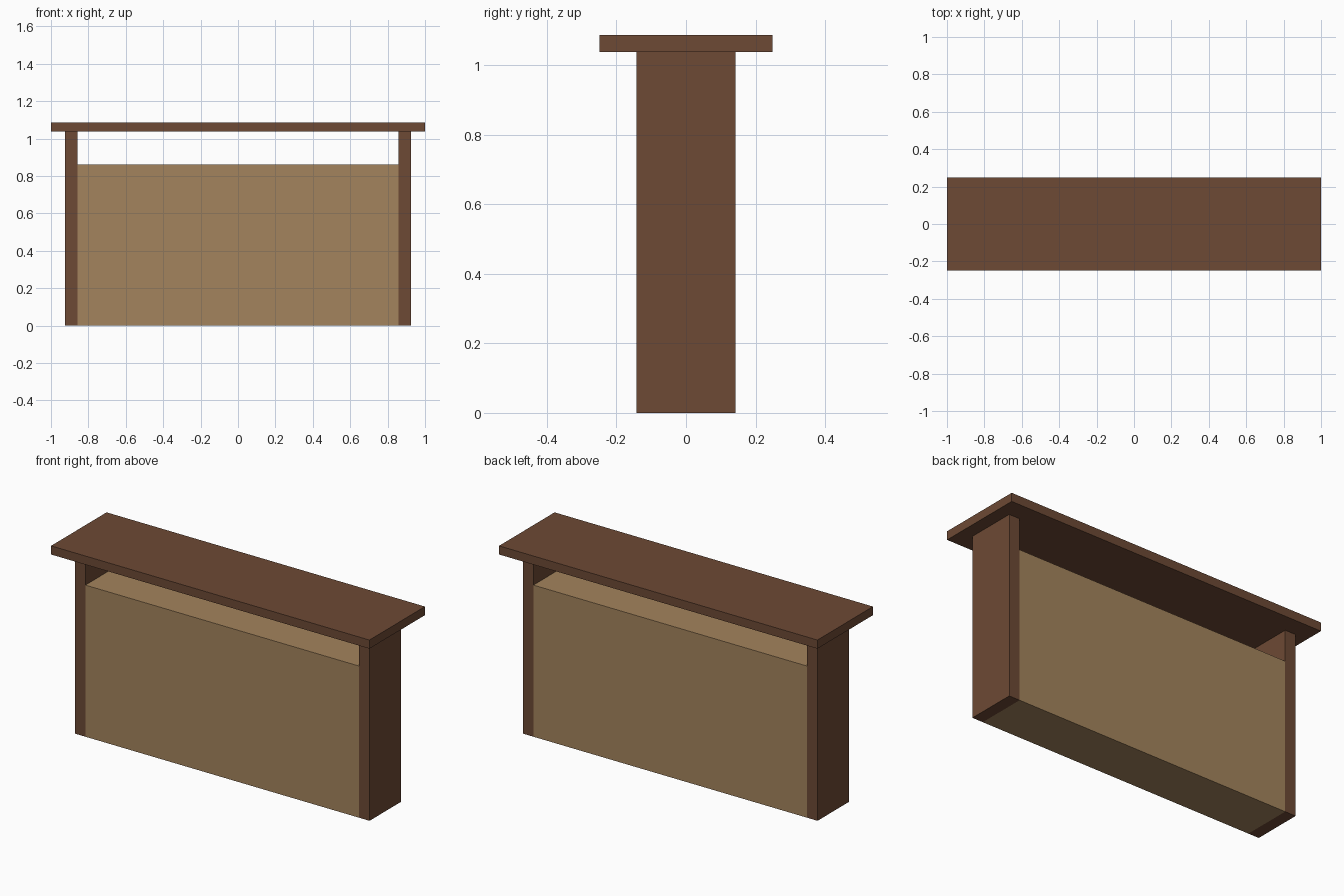
import bpy

if "Cube" in bpy.data.objects:
    bpy.data.objects.remove(bpy.data.objects["Cube"])


def material(name, rgb):
    m = bpy.data.materials.new(name)
    m.diffuse_color = (*rgb, 1.0)
    m.use_nodes = True
    m.node_tree.nodes["Principled BSDF"].inputs["Base Color"].default_value = m.diffuse_color
    return m


dark_wood = material("dark brown wood", (0.153, 0.067, 0.035))
light_wood = material("light tan wood", (0.371, 0.230, 0.109))


def box(name, lo, hi, mat):
    bpy.ops.mesh.primitive_cube_add(size=1)
    ob = bpy.context.object
    ob.name = name
    for v in ob.data.vertices:
        for i in range(3):
            v.co[i] = lo[i] if v.co[i] < 0 else hi[i]
    ob.data.materials.append(mat)
    return ob


DEPTH = 0.142      # half depth of posts and panel
INNER, OUTER = 0.859, 0.926

# counter top board
box("counter_top", (-1, -0.249, 1.038), (1, 0.249, 1.087), dark_wood)

# side posts
box("left_post", (-OUTER, -DEPTH, 0), (-INNER, DEPTH, 1.038), dark_wood)
box("right_post", (INNER, -DEPTH, 0), (OUTER, DEPTH, 1.038), dark_wood)

# solid body between the posts, with an open gap under the top
box("body_panel", (-INNER, -DEPTH, 0), (INNER, DEPTH, 0.861), light_wood)
